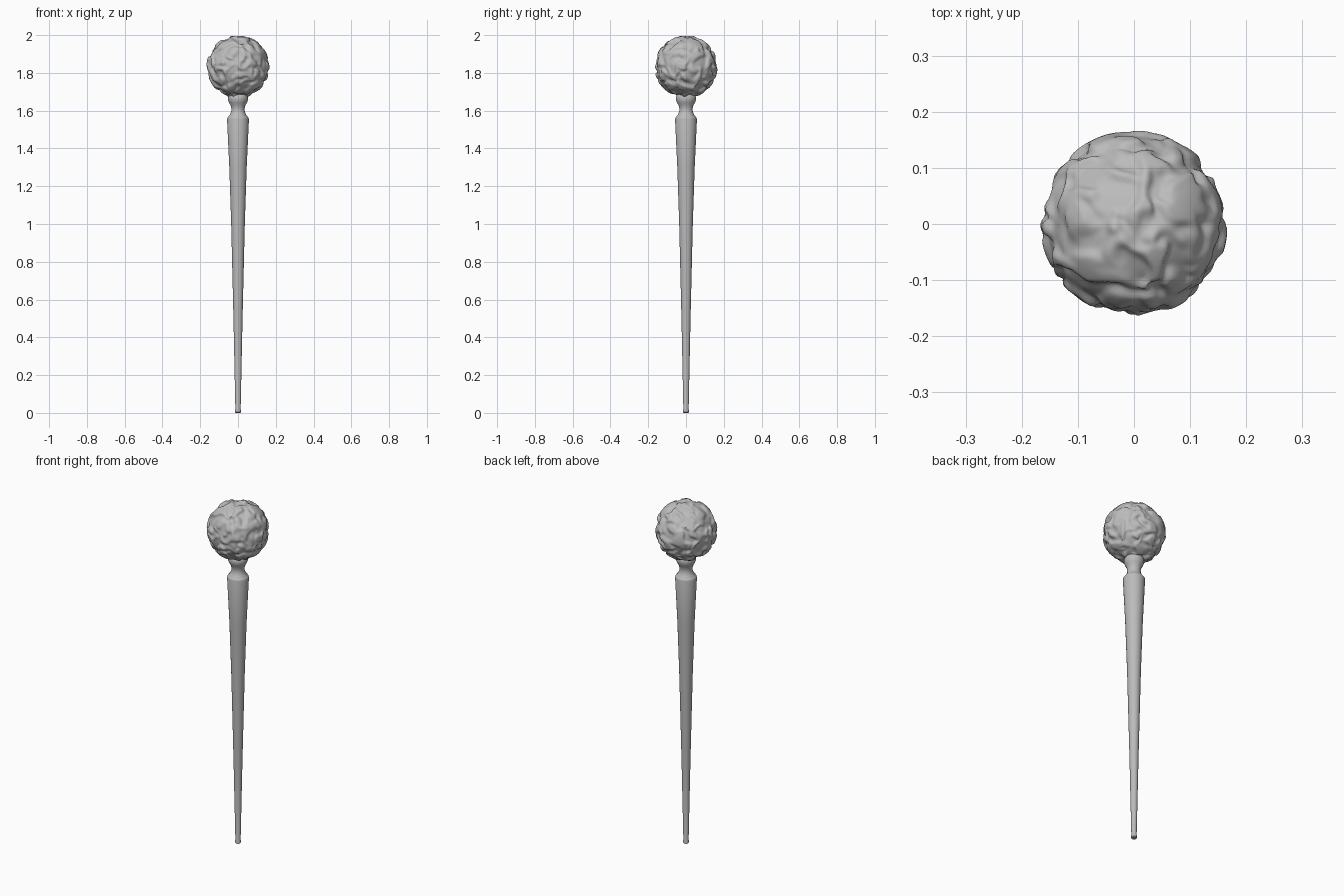
import bpy
import bmesh
import math
from mathutils import Vector, noise

cube = bpy.data.objects.get("Cube")
if cube:
    bpy.data.objects.remove(cube, do_unlink=True)

grey = bpy.data.materials.new("plain grey")
grey.use_nodes = True
grey.diffuse_color = (0.5, 0.5, 0.5, 1)
grey.node_tree.nodes["Principled BSDF"].inputs["Base Color"].default_value = (0.5, 0.5, 0.5, 1)


def finish(name, bm, angle):
    bmesh.ops.recalc_face_normals(bm, faces=bm.faces)
    mesh = bpy.data.meshes.new(name)
    bm.to_mesh(mesh)
    bm.free()
    mesh.materials.append(grey)
    obj = bpy.data.objects.new(name, mesh)
    bpy.context.collection.objects.link(obj)
    bpy.ops.object.select_all(action="DESELECT")
    obj.select_set(True)
    bpy.context.view_layer.objects.active = obj
    bpy.ops.object.shade_smooth_by_angle(angle=math.radians(angle))
    return obj


def turned(name, profile, sides=32):
    """Closed solid of revolution from (radius, height) points."""
    bm = bmesh.new()
    rings = []
    for r, z in profile:
        rings.append([bm.verts.new((r * math.cos(math.tau * i / sides),
                                    r * math.sin(math.tau * i / sides), z))
                      for i in range(sides)])
    for low, high in zip(rings, rings[1:]):
        for i in range(sides):
            j = (i + 1) % sides
            bm.faces.new((low[i], low[j], high[j], high[i]))
    bm.faces.new(rings[0])
    bm.faces.new(rings[-1])
    return finish(name, bm, 35)


# Long tapered shaft with a small rounded tip
turned("tapered_shaft", [(0.012, 0), (0.016, 0.004), (0.016, 0.012), (0.014, 0.02),
                         (0.024, 0.5), (0.036, 1.0), (0.046, 1.3), (0.058, 1.555),
                         (0.056, 1.562)])

# Waisted neck and rounded collar under the head
turned("neck_collar", [(0.056, 1.562), (0.042, 1.58), (0.036, 1.595), (0.035, 1.61),
                       (0.039, 1.628), (0.047, 1.642), (0.052, 1.655), (0.053, 1.67),
                       (0.049, 1.682), (0.04, 1.69)])

# Round head, dented by swirling grooves
HEAD_Z, HEAD_R = 1.833, 0.167
bm = bmesh.new()
bmesh.ops.create_icosphere(bm, subdivisions=6, radius=1)
for v in bm.verts:
    n = v.co.normalized()
    swirl = noise.noise_vector(n * 2.6 + Vector((4, 1, 7)))
    h = noise.noise(n * 3.6 + swirl * 0.9)
    dent = min(max(0.5 - h * 1.3, 0), 1)
    dent = dent * dent * (3 - 2 * dent)
    v.co = n * (HEAD_R - 0.013 * dent) + Vector((0, 0, HEAD_Z))
finish("dented_head", bm, 50)
